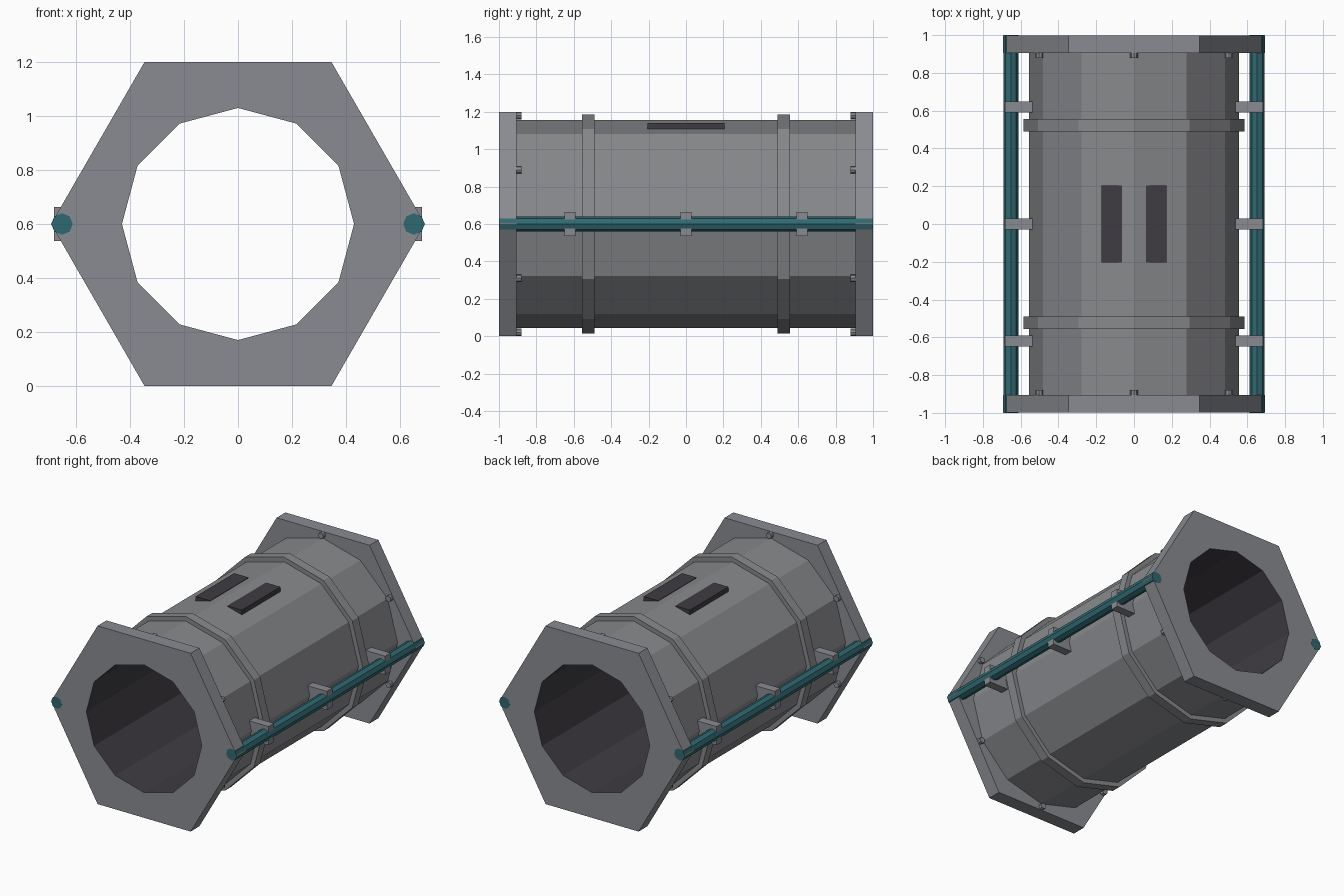
import bpy, bmesh, math

if "Cube" in bpy.data.objects:
    bpy.data.objects.remove(bpy.data.objects["Cube"])

CZ = 0.6                      # height of the tube axis


def material(name, rgb):
    m = bpy.data.materials.new(name)
    m.diffuse_color = (*rgb, 1)
    m.use_nodes = True
    m.node_tree.nodes["Principled BSDF"].inputs["Base Color"].default_value = m.diffuse_color
    return m


BODY = material("body grey", (0.245, 0.25, 0.262))
FLANGE = material("flange grey", (0.25, 0.26, 0.285))
TEAL = material("pipe teal", (0.03, 0.14, 0.165))
DARK = material("dark charcoal", (0.05, 0.045, 0.055))


def finish(bm, name, mats):
    bmesh.ops.recalc_face_normals(bm, faces=bm.faces[:])
    me = bpy.data.meshes.new(name)
    bm.to_mesh(me)
    bm.free()
    for m in mats:
        me.materials.append(m)
    ob = bpy.data.objects.new(name, me)
    bpy.context.collection.objects.link(ob)
    return ob


def circle(bm, radii, y, x=0, z=CZ):
    n = len(radii)
    return [bm.verts.new((x + r * math.cos(math.tau * i / n), y,
                          z + r * math.sin(math.tau * i / n)))
            for i, r in enumerate(radii)]


def ring(name, outer, inner, y0, y1, mat):
    """Twelve-sided ring along y with a dark bore."""
    bm = bmesh.new()
    loops = [circle(bm, outer, y0), circle(bm, outer, y1),
             circle(bm, [inner] * 12, y1), circle(bm, [inner] * 12, y0)]
    for k in range(4):
        a, b = loops[k], loops[(k + 1) % 4]
        for i in range(12):
            j = (i + 1) % 12
            f = bm.faces.new((a[i], a[j], b[j], b[i]))
            f.material_index = 1 if k == 2 else 0
    return finish(bm, name, [mat, DARK])


def rod(name, x, z, r, y0, y1, mat, sides=8):
    bm = bmesh.new()
    a = circle(bm, [r] * sides, y0, x, z)
    b = circle(bm, [r] * sides, y1, x, z)
    bm.faces.new(a)
    bm.faces.new(b)
    for i in range(sides):
        j = (i + 1) % sides
        bm.faces.new((a[i], a[j], b[j], b[i]))
    return finish(bm, name, [mat])


def box(name, lo, hi, mat):
    bm = bmesh.new()
    bmesh.ops.create_cube(bm, size=1)
    for v in bm.verts:
        v.co = [(l + h) / 2 + c * (h - l) for l, h, c in zip(lo, hi, v.co)]
    return finish(bm, name, [mat])


# Main tube with its dark bore
ring("tube_body", [0.555] * 12, 0.43, -0.905, 0.905, BODY)

# Hexagonal end flanges, raised bands and flange bolts
hexagon = [0.6 / math.cos(math.pi / 6) if i % 2 == 0 else 0.6 for i in range(12)]
for s, end in ((-1, "front"), (1, "back")):
    ring(f"{end}_flange", hexagon, 0.43, s * 0.905, s * 0.9992, FLANGE)
    ring(f"{end}_band", [0.586] * 12, 0.54, s * 0.49, s * 0.555, BODY)
    for i in range(6):
        a = math.radians(30 + 60 * i)
        rod(f"{end}_bolt_{i + 1}", 0.58 * math.cos(a), CZ + 0.58 * math.sin(a),
            0.02, s * 0.88, s * 0.92, FLANGE)

# Side pipes with clamps, and the two dark plates on top
for s, side in ((-1, "left"), (1, "right")):
    rod(f"{side}_pipe", s * 0.652, CZ, 0.04, -1, 1, TEAL)
    for i, y in enumerate((-0.62, 0, 0.62)):
        x0, x1 = sorted((s * 0.535, s * 0.682))
        box(f"{side}_clamp_{i + 1}", (x0, y - 0.029, 0.537), (x1, y + 0.029, 0.663), FLANGE)
    x0, x1 = sorted((s * 0.064, s * 0.172))
    box(f"{side}_top_plate", (x0, -0.205, 1.09), (x1, 0.205, 1.141), DARK)
